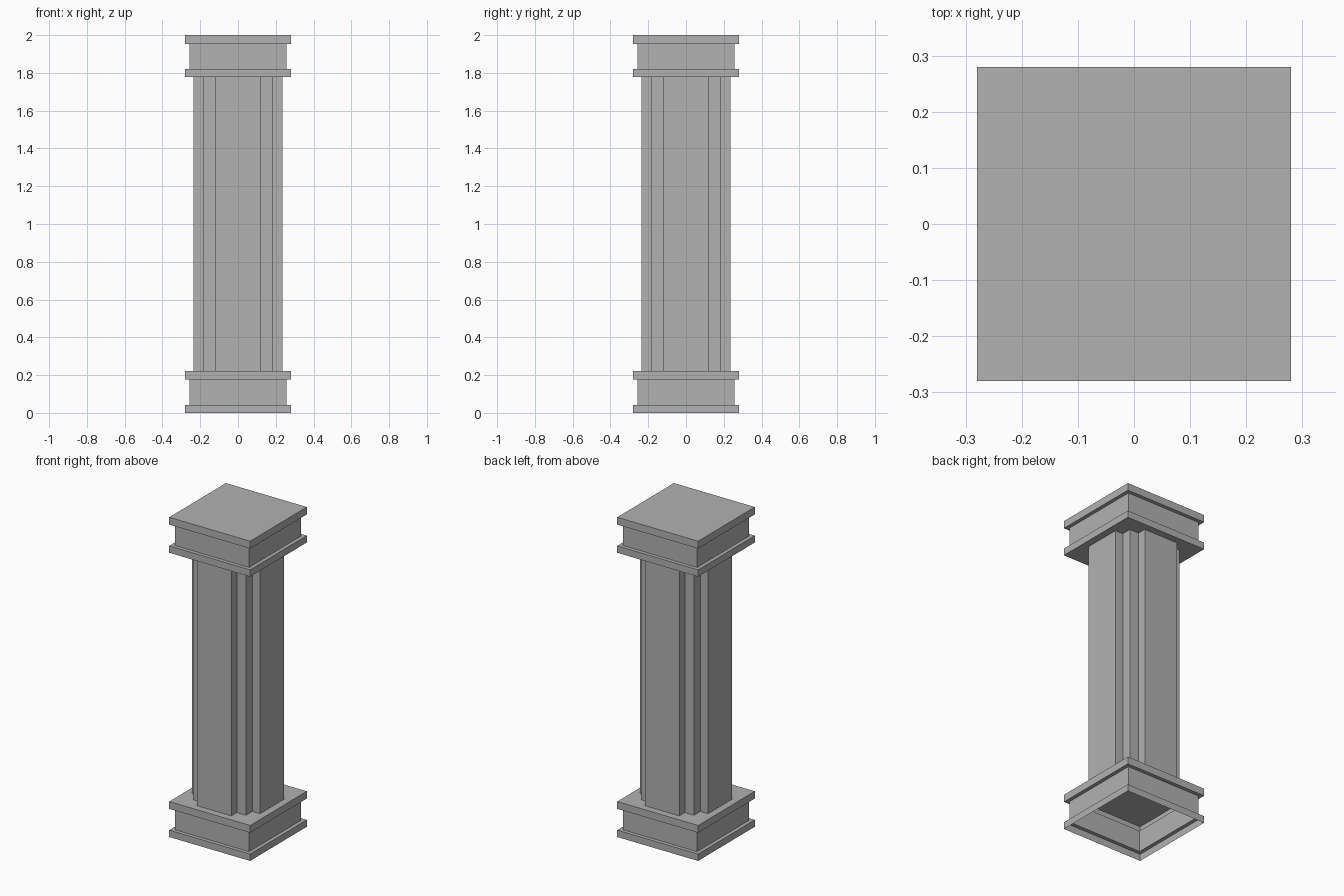
import bpy
import bmesh

cube = bpy.data.objects.get("Cube")
if cube:
    bpy.data.objects.remove(cube, do_unlink=True)

# One plain stone colour
stone = bpy.data.materials.new("grey_stone")
stone.use_nodes = True
colour = (0.445, 0.445, 0.445, 1)
stone.diffuse_color = colour
stone.node_tree.nodes["Principled BSDF"].inputs["Base Color"].default_value = colour

SLAB, BLOCK = 0.28, 0.257               # half widths
LIP, NECK, HEIGHT = 0.043, 0.176, 0.222  # heights within a plinth


def loft(name, rings, cap_bottom, cap_top):
    """Skin a stack of (outline, z) rings, outlines counter-clockwise."""
    bm = bmesh.new()
    loops = [[bm.verts.new((x, y, z)) for x, y in outline] for outline, z in rings]
    for low, high in zip(loops, loops[1:]):
        n = len(low)
        for i in range(n):
            j = (i + 1) % n
            bm.faces.new((low[i], low[j], high[j], high[i]))
    if cap_bottom:
        bm.faces.new(loops[0][::-1])
    if cap_top:
        bm.faces.new(loops[-1])
    mesh = bpy.data.meshes.new(name)
    bm.to_mesh(mesh)
    bm.free()
    mesh.materials.append(stone)
    obj = bpy.data.objects.new(name, mesh)
    bpy.context.collection.objects.link(obj)


def around(quarter):
    """Repeat a quarter outline on all four sides by quarter turns."""
    outline = []
    for _ in range(4):
        outline += quarter
        quarter = [(-y, x) for x, y in quarter]
    return outline


def plinth(name, base_z, cap_bottom):
    slab, block = around([(SLAB, SLAB)]), around([(BLOCK, BLOCK)])
    rings = [(slab, 0), (slab, LIP), (block, LIP), (block, NECK),
             (slab, NECK), (slab, HEIGHT)]
    loft(name, [(outline, base_z + z) for outline, z in rings], cap_bottom, True)


# Hollow base, open underneath, and closed capital
plinth("base", 0, False)
plinth("capital", 2 - HEIGHT, True)

# Shaft: square core with a raised panel on each side
panel, core, face = 0.119, 0.182, 0.236
section = around([(face, panel), (core, panel), (core, core),
                  (panel, core), (panel, face)])
loft("shaft", [(section, HEIGHT), (section, 2 - HEIGHT)], False, False)
